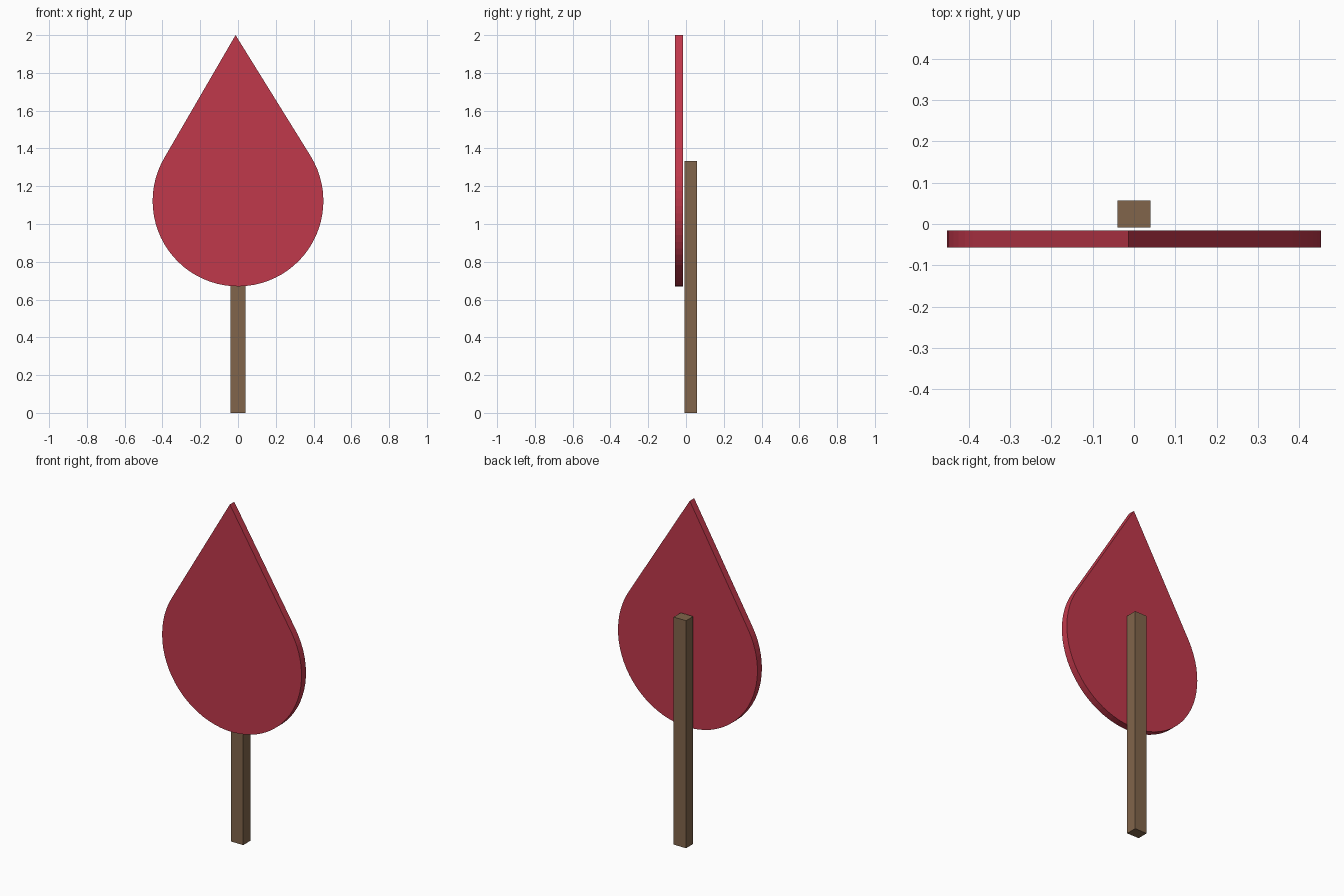
import bpy, bmesh
from math import sin, cos, acos, atan2, hypot

if "Cube" in bpy.data.objects:
    bpy.data.objects.remove(bpy.data.objects["Cube"])


def extrude_outline(name, outline, y_front, y_back, color):
    """Extrude an (x, z) outline along y into a flat-faced solid."""
    bm = bmesh.new()
    face = bm.faces.new([bm.verts.new((x, y_front, z)) for x, z in outline])
    ext = bmesh.ops.extrude_face_region(bm, geom=[face])
    moved = [g for g in ext["geom"] if isinstance(g, bmesh.types.BMVert)]
    bmesh.ops.translate(bm, verts=moved, vec=(0, y_back - y_front, 0))
    bmesh.ops.recalc_face_normals(bm, faces=bm.faces)
    mesh = bpy.data.meshes.new(name)
    bm.to_mesh(mesh)
    bm.free()
    mat = bpy.data.materials.new(name + "_color")
    mat.diffuse_color = color
    mat.use_nodes = True
    mat.node_tree.nodes["Principled BSDF"].inputs["Base Color"].default_value = mat.diffuse_color
    mesh.materials.append(mat)
    obj = bpy.data.objects.new(name, mesh)
    bpy.context.collection.objects.link(obj)
    return obj


# Teardrop: round bottom with tangent lines rising to a slightly offset tip
radius, center_z = 0.452, 1.122
tip_x, tip_z = -0.013, 2.0
lean = atan2(tip_x, tip_z - center_z)
half = acos(radius / hypot(tip_x, tip_z - center_z))
start, end = lean + half, lean - half + 2 * 3.14159265
steps = 48
teardrop = [(tip_x, tip_z)]
for i in range(steps + 1):
    a = start + (end - start) * i / steps
    teardrop.append((radius * sin(a), center_z + radius * cos(a)))
extrude_outline("teardrop_panel", teardrop, -0.057, -0.016, (0.53, 0.04, 0.07, 1))

# Square post standing behind the panel
w = 0.04
post = [(-w, 0), (w, 0), (w, 1.333), (-w, 1.333)]
extrude_outline("post", post, -0.009, 0.057, (0.22, 0.13, 0.07, 1))
